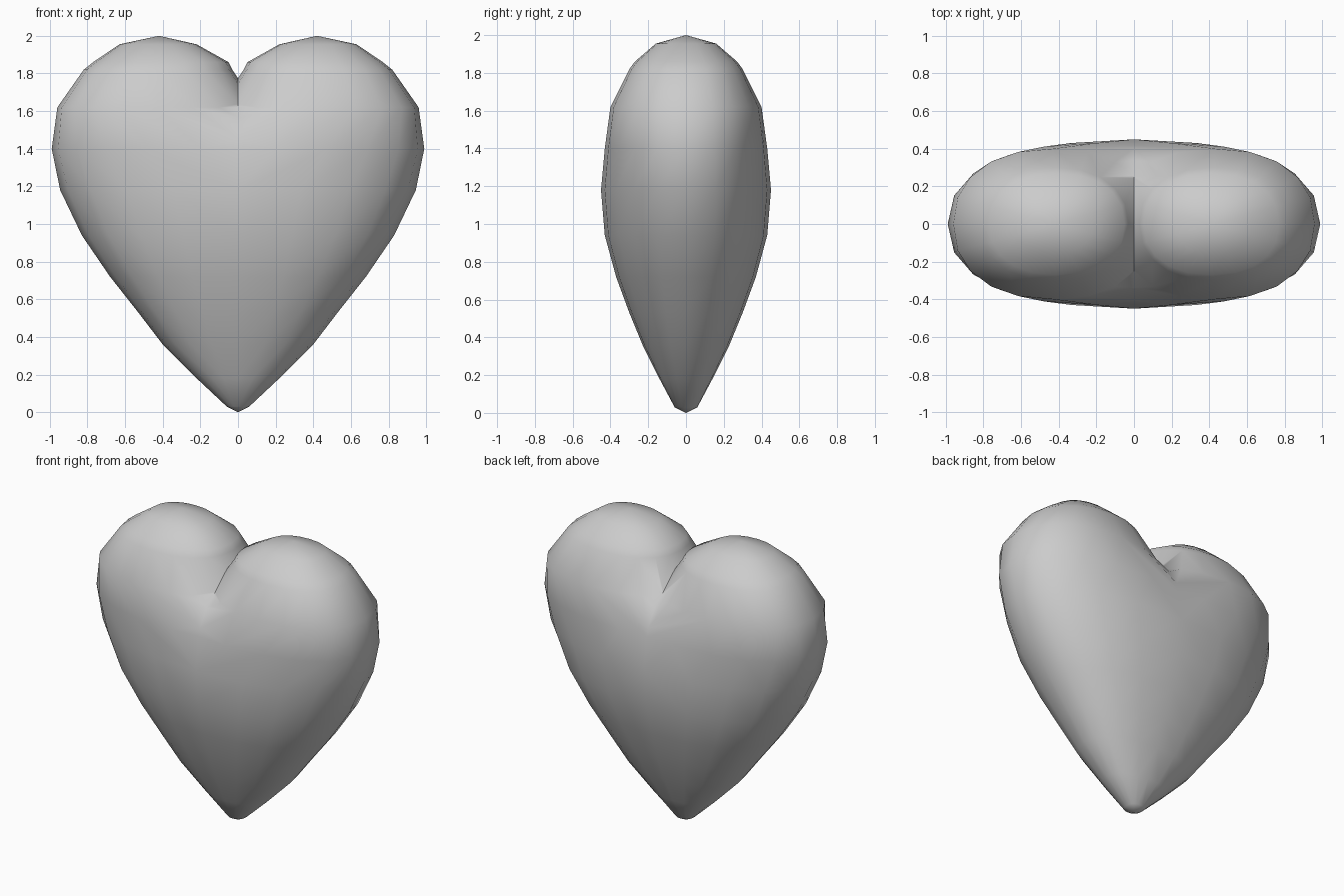
import bpy, bmesh, math

cube = bpy.data.objects.get("Cube")
if cube:
    bpy.data.objects.remove(cube, do_unlink=True)

# One flat grey
grey = bpy.data.materials.new("soft grey")
grey.use_nodes = True
colour = (0.6, 0.6, 0.6, 1)
grey.diffuse_color = colour
grey.node_tree.nodes["Principled BSDF"].inputs["Base Color"].default_value = colour

# Cross-sections of the left lobe: height, centre x, half width, half depth
SECTIONS = [
    (0.03, 0, 0.06, 0.06), (0.18, 0, 0.22, 0.14), (0.36, 0, 0.40, 0.23),
    (0.53, 0, 0.53, 0.30), (0.72, 0, 0.68, 0.37), (0.94, 0, 0.83, 0.43),
    (1.18, 0, 0.945, 0.45), (1.40, 0.20, 0.79, 0.43), (1.62, 0.43, 0.53, 0.40),
    (1.82, 0.425, 0.395, 0.30), (1.86, 0.41, 0.36, 0.27), (1.955, 0.425, 0.205, 0.16),
]
SIDES = 20
POWER = 2 / 2.25


def rounded(value):
    """Slightly squared circle coordinate."""
    return math.copysign(abs(value) ** POWER, value)


bm = bmesh.new()
rings = []
for z, centre, width, depth in SECTIONS:
    ring = []
    for i in range(SIDES):
        t = math.tau * i / SIDES
        ring.append(bm.verts.new((centre + width * rounded(math.cos(t)),
                                  depth * rounded(math.sin(t)), z)))
    rings.append(ring)
tip = bm.verts.new((0, 0, 0))
crown = bm.verts.new((0.42, 0, 2))

# Skin the lobe and close its ends
for i in range(SIDES):
    j = (i + 1) % SIDES
    for low, high in zip(rings, rings[1:]):
        bm.faces.new((low[i], low[j], high[j], high[i]))
    bm.faces.new((tip, rings[0][j], rings[0][i]))
    bm.faces.new((crown, rings[-1][i], rings[-1][j]))
bmesh.ops.recalc_face_normals(bm, faces=bm.faces[:])

# Trim the lobe at the middle, then mirror it into a full heart
bmesh.ops.bisect_plane(bm, geom=bm.verts[:] + bm.edges[:] + bm.faces[:], dist=1e-4,
                       plane_co=(0, 0, 0), plane_no=(1, 0, 0), clear_inner=True)
bmesh.ops.mirror(bm, geom=bm.verts[:] + bm.edges[:] + bm.faces[:], axis='X', merge_dist=1e-3)
bmesh.ops.remove_doubles(bm, verts=bm.verts[:], dist=1e-3)
bmesh.ops.recalc_face_normals(bm, faces=bm.faces[:])

mesh = bpy.data.meshes.new("heart")
bm.to_mesh(mesh)
bm.free()
mesh.materials.append(grey)
heart = bpy.data.objects.new("heart", mesh)
bpy.context.collection.objects.link(heart)

# Smooth shading, with the cleft kept sharp
bpy.ops.object.select_all(action='DESELECT')
heart.select_set(True)
bpy.context.view_layer.objects.active = heart
bpy.ops.object.shade_smooth_by_angle(angle=math.radians(55))
